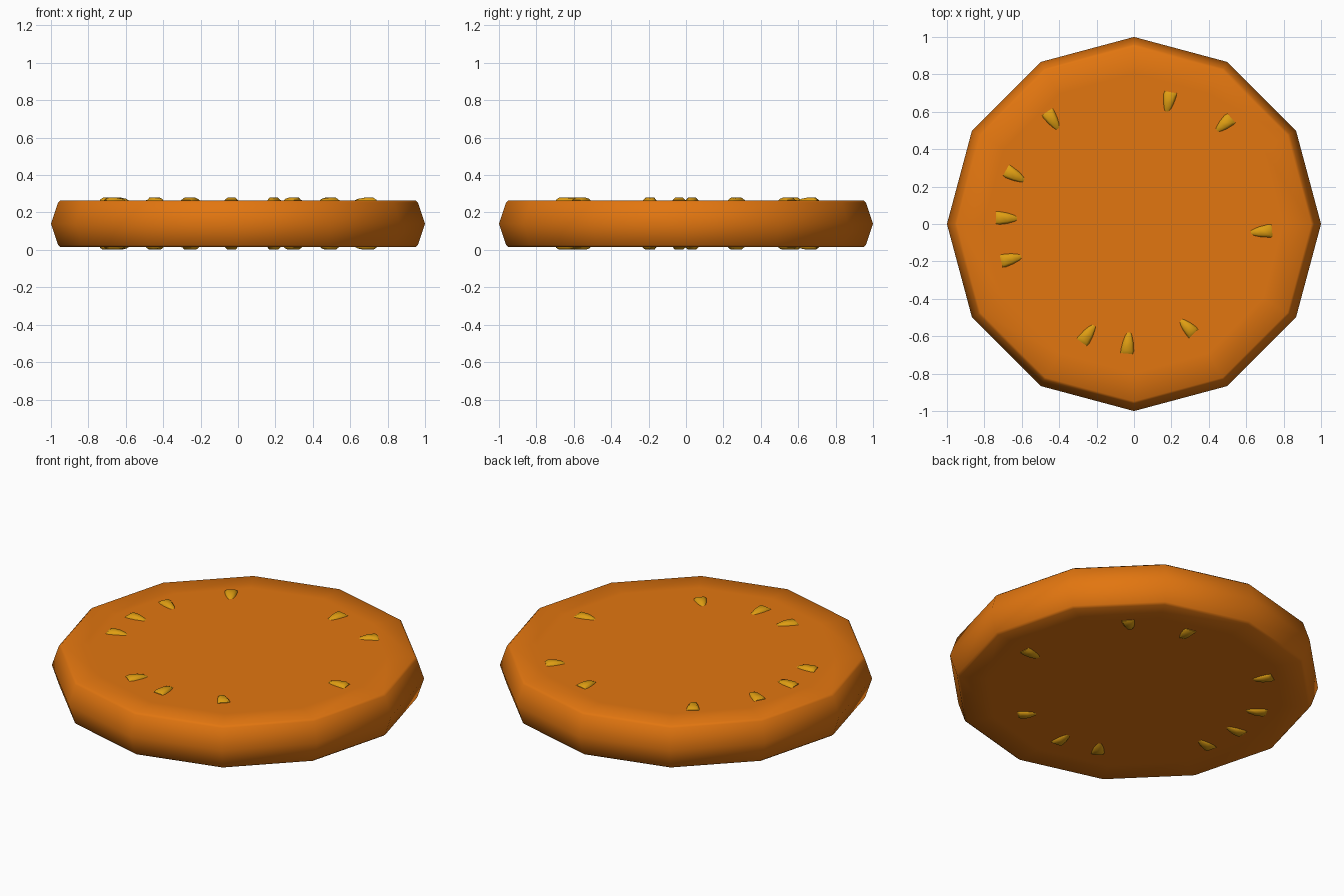
import bpy, bmesh, math
from mathutils import Vector

if "Cube" in bpy.data.objects:
    bpy.data.objects.remove(bpy.data.objects["Cube"])

MID = 0.14  # mid height of the slice


def material(name, rgb):
    m = bpy.data.materials.new(name)
    m.diffuse_color = (*rgb, 1)
    m.use_nodes = True
    m.node_tree.nodes["Principled BSDF"].inputs["Base Color"].default_value = m.diffuse_color
    return m


def loft(name, rings, mat, angle):
    """Skin closed rings of points and cap both ends."""
    bm = bmesh.new()
    vs = [[bm.verts.new(p) for p in r] for r in rings]
    n = len(vs[0])
    for a, b in zip(vs, vs[1:]):
        for i in range(n):
            j = (i + 1) % n
            bm.faces.new((a[i], a[j], b[j], b[i]))
    bm.faces.new(vs[0][::-1])
    bm.faces.new(vs[-1])
    bmesh.ops.recalc_face_normals(bm, faces=bm.faces)
    me = bpy.data.meshes.new(name)
    bm.to_mesh(me)
    bm.free()
    me.materials.append(mat)
    ob = bpy.data.objects.new(name, me)
    bpy.context.collection.objects.link(ob)
    bpy.ops.object.select_all(action='DESELECT')
    ob.select_set(True)
    bpy.context.view_layer.objects.active = ob
    bpy.ops.object.shade_smooth_by_angle(angle=math.radians(angle))
    return ob


orange = material("flesh orange", (0.76, 0.18, 0.005))
gold = material("seed gold", (0.74, 0.34, 0.006))

# twelve-sided slice with a bulging rim and softened edges
profile = [(0.80, 0.015), (0.948, 0.015), (0.962, 0.026), (1.0, MID),
           (0.962, 0.254), (0.948, 0.265), (0.80, 0.265)]
rings = [[(r * math.cos(k * math.pi / 6), r * math.sin(k * math.pi / 6), z)
          for k in range(12)] for r, z in profile]
loft("slice", rings, orange, 80)

# seeds run through the slice: outer end x, y, then inner end x, y
seeds = [(.195, .705, .176, .602), (.52, .567, .444, .50),
         (-.465, .60, -.406, .51), (-.685, .286, -.588, .233),
         (-.738, .032, -.626, .03), (-.71, -.20, -.604, -.174),
         (-.278, -.634, -.214, -.543), (-.037, -.693, -.027, -.58),
         (.32, -.586, .251, -.516), (.738, -.035, .626, -.046)]
# stations: position along the seed, half width, half height
stations = [(0, .036, .128), (.14, .036, .139), (.55, .029, .139),
            (.85, .019, .133), (1, .012, .125)]
for k, (ox, oy, ix, iy) in enumerate(seeds):
    outer, inner = Vector((ox, oy, MID)), Vector((ix, iy, MID))
    axis = inner - outer
    side = Vector((-axis.y, axis.x, 0)).normalized()
    rings = []
    for t, w, h in stations:
        c = outer + axis * t
        low = min(h, .124)
        section = [(-w, -low), (-.6 * w, -h), (.6 * w, -h), (w, -low),
                   (w, low), (.6 * w, h), (-.6 * w, h), (-w, low)]
        rings.append([c + side * u + Vector((0, 0, v)) for u, v in section])
    loft("seed_%02d" % (k + 1), rings, gold, 50)
